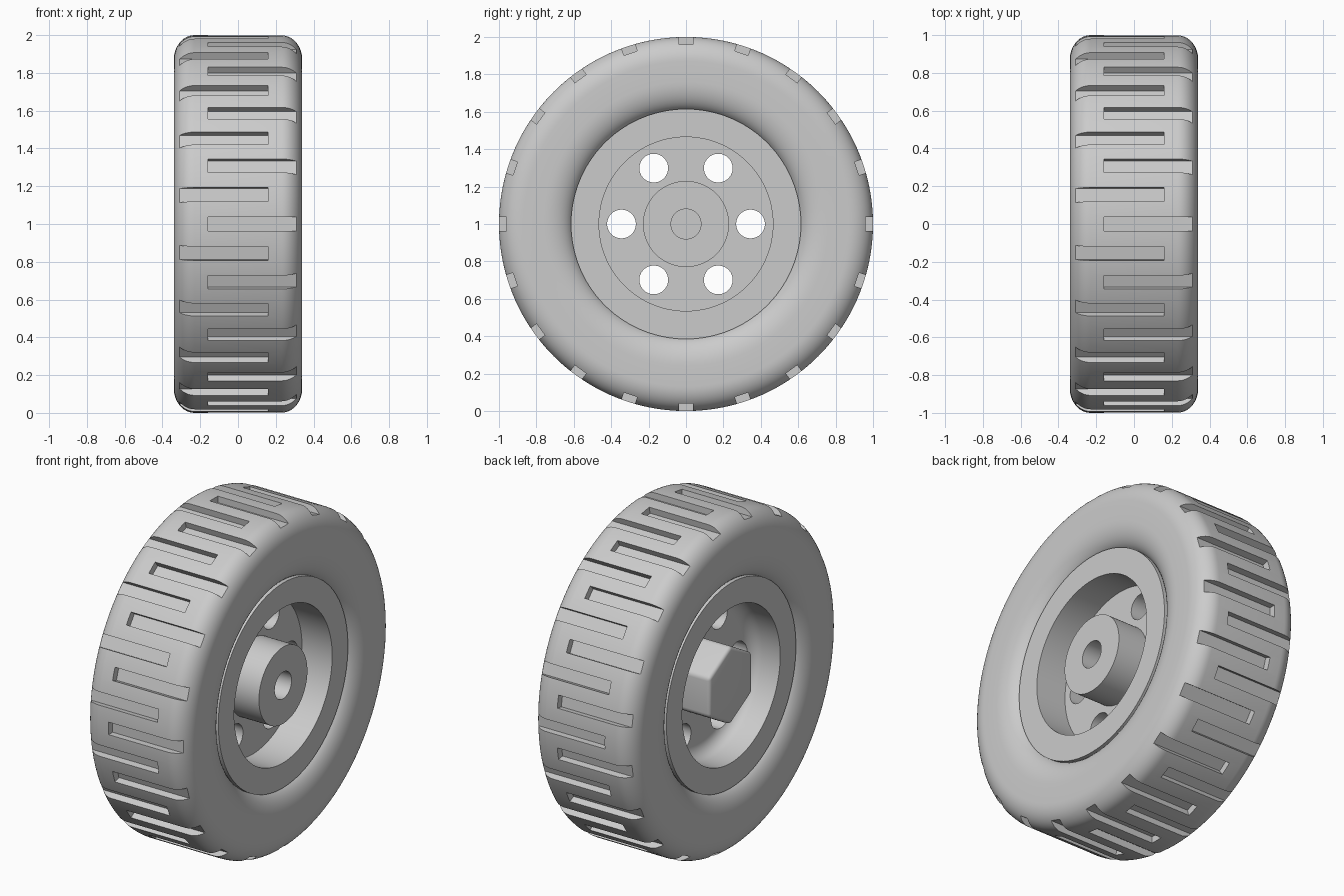
import bpy, bmesh, math
from math import sin, cos, pi, radians
from mathutils import Matrix, Vector

old = bpy.data.objects.get("Cube")
if old:
    bpy.data.objects.remove(old, do_unlink=True)

grey = bpy.data.materials.new("plain grey")
grey.use_nodes = True
grey.diffuse_color = (0.6, 0.6, 0.6, 1)
grey.node_tree.nodes["Principled BSDF"].inputs["Base Color"].default_value = (0.6, 0.6, 0.6, 1)

AXLE = Matrix.Translation((0, 0, 1))


def finish(name, bm):
    bmesh.ops.remove_doubles(bm, verts=bm.verts, dist=1e-5)
    bmesh.ops.recalc_face_normals(bm, faces=bm.faces)
    bm.transform(AXLE)
    mesh = bpy.data.meshes.new(name)
    bm.to_mesh(mesh)
    bm.free()
    mesh.materials.append(grey)
    ob = bpy.data.objects.new(name, mesh)
    bpy.context.collection.objects.link(ob)
    return ob


def lathe(name, profile, steps, closed):
    """Spin (x, radius) points about the axle."""
    bm = bmesh.new()
    verts = [bm.verts.new((x, 0, r)) for x, r in profile]
    pairs = list(zip(verts, verts[1:]))
    if closed:
        pairs.append((verts[-1], verts[0]))
    edges = [bm.edges.new(p) for p in pairs]
    bmesh.ops.spin(bm, geom=verts + edges, cent=(0, 0, 0), axis=(1, 0, 0),
                   angle=2 * pi, steps=steps, use_merge=False)
    return finish(name, bm)


def arc(cx, cr, ax, ar, start, end, n):
    angles = [radians(start + (end - start) * i / n) for i in range(n + 1)]
    return [(cx + ax * cos(a), cr + ar * sin(a)) for a in angles]


def cut(ob, cutter):
    cutter.hide_render = True
    mod = ob.modifiers.new("cut", 'BOOLEAN')
    mod.operation = 'DIFFERENCE'
    mod.solver = 'EXACT'
    mod.object = cutter
    select(ob)
    bpy.ops.object.modifier_apply(modifier=mod.name)
    bpy.data.objects.remove(cutter, do_unlink=True)


def select(ob):
    bpy.ops.object.select_all(action='DESELECT')
    ob.select_set(True)
    bpy.context.view_layer.objects.active = ob


def smooth(ob, angle=30):
    select(ob)
    bpy.ops.object.shade_smooth_by_angle(angle=radians(angle))


# Tyre: rounded shoulders, sidewalls dipping in towards the rim
side = arc(0.24, 0.76, 0.10, 0.155, -70, 0, 8) + arc(0.23, 0.87, 0.11, 0.13, 0, 90, 12)
half = [(0.26, 0.58)] + side
tyre = lathe("tyre", half + [(-x, r) for x, r in reversed(half)], 120, True)

# Tread grooves: alternate slots open to alternate sides
bm = bmesh.new()
for i in range(40):
    direction = 1 if i % 2 == 0 else -1
    place = (Matrix.Rotation(radians(9 * i), 4, 'X')
             @ Matrix.Translation((direction * 0.12, 0, 1.01))
             @ Matrix.Diagonal((0.56, 0.075, 0.10, 1)))
    bmesh.ops.create_cube(bm, size=1, matrix=place)
cut(tyre, finish("groove_cutter", bm))
smooth(tyre)

# Wheel: bored hub and square recess on one side, filleted dish on the other
profile = [(0.0, 0), (0.0, 0.08), (0.3, 0.08), (0.3, 0.23), (0.1, 0.23),
           (0.1, 0.465), (0.3, 0.465), (0.3, 0.615), (-0.3, 0.615), (-0.3, 0.465)]
profile += arc(-0.18, 0.385, 0.08, 0.08, 90, 0, 8) + [(-0.1, 0)]
wheel = lathe("wheel_rim", profile, 96, False)

# Six round holes through the plate
bm = bmesh.new()
for i in range(6):
    place = (Matrix.Rotation(radians(60 * i), 4, 'X')
             @ Matrix.Translation((0, 0.345, 0)) @ Matrix.Rotation(pi / 2, 4, 'Y'))
    bmesh.ops.create_cone(bm, cap_ends=True, segments=32, radius1=0.077,
                          radius2=0.077, depth=0.5, matrix=place)
cut(wheel, finish("hole_cutter", bm))
smooth(wheel)

# Hexagonal hub with rounded edges
bm = bmesh.new()
place = (Matrix.Translation((-0.19, 0, 0)) @ Matrix.Rotation(pi / 2, 4, 'Y')
         @ Matrix.Rotation(0, 4, 'Z'))
bmesh.ops.create_cone(bm, cap_ends=True, segments=6, radius1=0.235, radius2=0.235,
                      depth=0.22, matrix=place)
# Turn it so that a corner points straight up
top = max(bm.verts, key=lambda v: v.co.z).co
bm.transform(Matrix.Rotation(math.atan2(top.y, top.z), 4, 'X'))
front = [e for e in bm.edges if any(v.co.x < -0.2 for v in e.verts)]
bmesh.ops.bevel(bm, geom=front, offset=0.02, segments=4, profile=0.5, affect='EDGES')
smooth(finish("hex_hub", bm))
